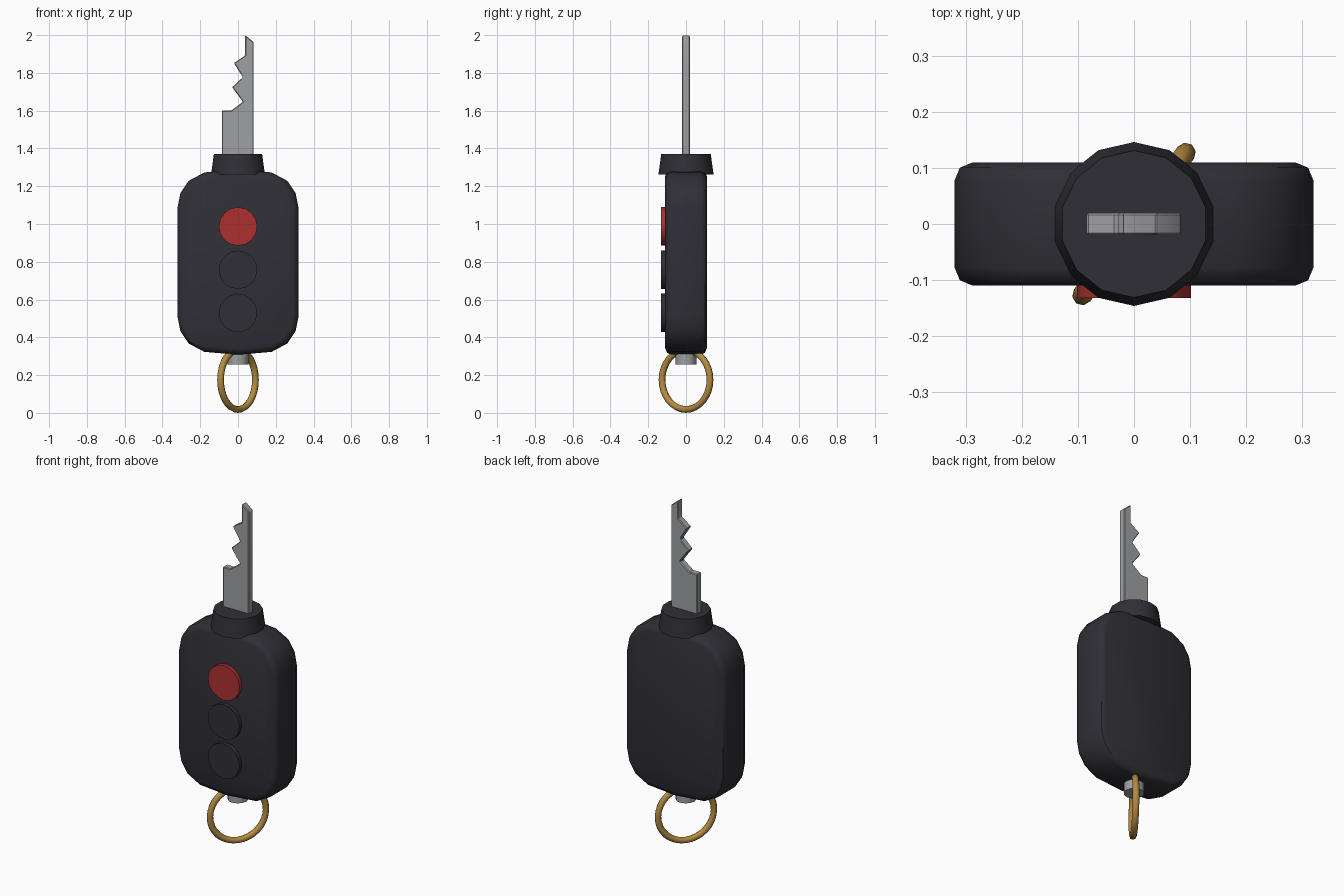
import bpy, bmesh, math

if "Cube" in bpy.data.objects:
    bpy.data.objects.remove(bpy.data.objects["Cube"])


def material(name, rgb):
    m = bpy.data.materials.new(name)
    m.diffuse_color = (*rgb, 1)
    m.use_nodes = True
    m.node_tree.nodes["Principled BSDF"].inputs["Base Color"].default_value = m.diffuse_color
    return m


BLACK = material("charcoal plastic", (0.028, 0.028, 0.037))
RED = material("red", (0.42, 0.03, 0.03))
STEEL = material("steel grey", (0.34, 0.35, 0.36))
GOLD = material("brass", (0.46, 0.26, 0.055))


def finish(ob, name, mat, bevel=0, segments=2, angle=35):
    ob.name = name
    ob.data.materials.append(mat)
    bpy.ops.object.select_all(action='DESELECT')
    ob.select_set(True)
    bpy.context.view_layer.objects.active = ob
    if bevel:
        b = ob.modifiers.new("bevel", 'BEVEL')
        b.width = bevel
        b.segments = segments
        b.limit_method = 'ANGLE'
        b.angle_limit = math.radians(50)
        bpy.ops.object.modifier_apply(modifier="bevel")
    bpy.ops.object.shade_smooth_by_angle(angle=math.radians(angle))
    return ob


def slab(name, pts, half, mat, bevel, segments, angle):
    """Extrude an (x, z) outline between y = -half and y = +half."""
    bm = bmesh.new()
    f = bm.faces.new([bm.verts.new((x, -half, z)) for x, z in pts])
    r = bmesh.ops.extrude_face_region(bm, geom=[f])
    for v in r["geom"]:
        if isinstance(v, bmesh.types.BMVert):
            v.co.y = half
    bmesh.ops.recalc_face_normals(bm, faces=bm.faces)
    me = bpy.data.meshes.new(name)
    bm.to_mesh(me)
    bm.free()
    ob = bpy.data.objects.new(name, me)
    bpy.context.collection.objects.link(ob)
    return finish(ob, name, mat, bevel, segments, angle)


# Fob body: mirrored rounded outline with a slightly bowed top and bottom
quarter = [(0.32, 0.29), (0.305, 0.365), (0.262, 0.43), (0.178, 0.475)]
top = [(x, 0.798 + z) for x, z in quarter] + [(0, 1.288)]
bottom = [(0, 0.308)] + [(x, 0.798 - z) for x, z in reversed(quarter)]
right = bottom + top
outline = right + [(-x, z) for x, z in reversed(right[1:-1])]
slab("fob_body", outline, 0.11, BLACK, 0.033, 2, 45)

# Collar where the blade enters
bpy.ops.mesh.primitive_cone_add(vertices=14, radius1=0.146, radius2=0.131,
                                depth=0.107, location=(0, 0, 1.3165))
finish(bpy.context.object, "blade_collar", BLACK)

# Key blade with cut teeth
blade = [(-0.085, 1.34), (0.083, 1.34), (0.083, 1.963), (0.038, 2.0),
         (0.038, 1.892), (-0.022, 1.852), (0.026, 1.777), (-0.031, 1.724),
         (0.026, 1.647), (-0.036, 1.6), (-0.085, 1.6)]
slab("key_blade", blade, 0.02, STEEL, 0.004, 1, 30)

# Three round buttons
for i, (z, mat) in enumerate([(0.987, RED), (0.758, BLACK), (0.529, BLACK)]):
    bpy.ops.mesh.primitive_cylinder_add(vertices=16, radius=0.102, depth=0.04,
                                        location=(0, -0.112, z),
                                        rotation=(math.pi / 2, 0, 0))
    finish(bpy.context.object, f"button_{i + 1}", mat)

# Stud holding the ring
bpy.ops.mesh.primitive_cylinder_add(vertices=12, radius=0.055, depth=0.1,
                                    location=(0, 0, 0.307))
finish(bpy.context.object, "ring_stud", STEEL)

# Key ring, standing upright and turned about z
bpy.ops.mesh.primitive_torus_add(major_segments=32, minor_segments=8,
                                 major_radius=0.157, minor_radius=0.018,
                                 location=(0, 0, 0.175),
                                 rotation=(math.pi / 2, 0, math.radians(54)))
finish(bpy.context.object, "key_ring", GOLD, angle=60)
